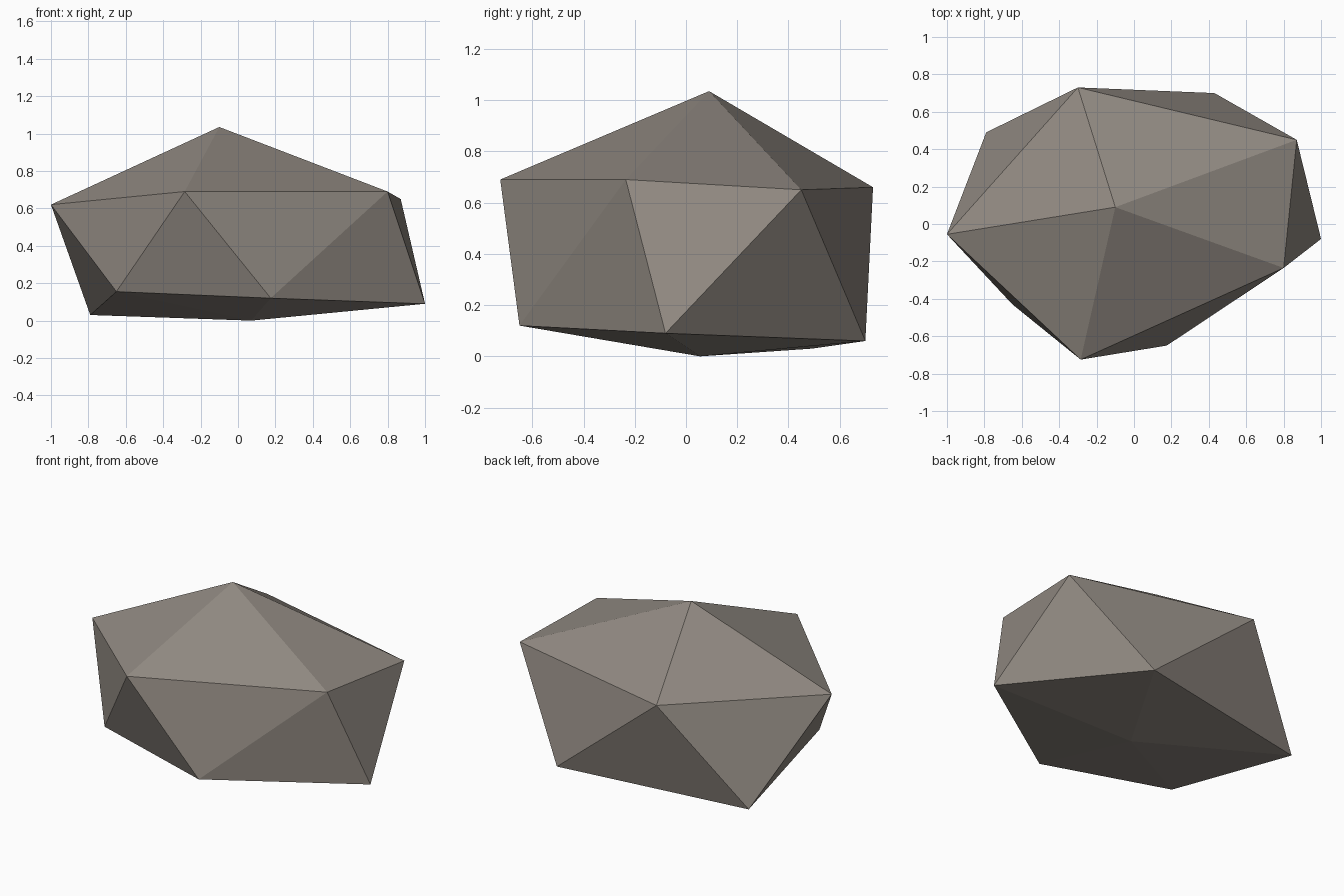
import bpy, bmesh

if "Cube" in bpy.data.objects:
    bpy.data.objects.remove(bpy.data.objects["Cube"])

# Single flat stone colour
stone = bpy.data.materials.new("warm_grey_stone")
stone.diffuse_color = (0.28, 0.25, 0.22, 1.0)
stone.use_nodes = True
stone.node_tree.nodes["Principled BSDF"].inputs["Base Color"].default_value = stone.diffuse_color

# Irregular low-poly boulder: two staggered five-sided rings with a cap point each
upper_ring = [(-1.0, -0.055, 0.62), (-0.285, -0.725, 0.69), (0.80, -0.235, 0.69),
              (0.87, 0.45, 0.65), (-0.30, 0.73, 0.66)]
lower_ring = [(-0.65, -0.43, 0.155), (0.175, -0.65, 0.12), (1.0, -0.08, 0.09),
              (0.43, 0.70, 0.06), (-0.79, 0.49, 0.03)]

bm = bmesh.new()
peak = bm.verts.new((-0.10, 0.09, 1.035))
base = bm.verts.new((0.07, 0.055, 0.0))
up = [bm.verts.new(p) for p in upper_ring]
low = [bm.verts.new(p) for p in lower_ring]

for i in range(5):
    j = (i + 1) % 5
    bm.faces.new((peak, up[i], up[j]))       # top cap
    bm.faces.new((up[i], low[i], up[j]))     # side, pointing down
    bm.faces.new((low[i], low[j], up[j]))    # side, pointing up
    bm.faces.new((base, low[j], low[i]))     # underside
bmesh.ops.recalc_face_normals(bm, faces=bm.faces[:])

mesh = bpy.data.meshes.new("boulder")
bm.to_mesh(mesh)
bm.free()
mesh.materials.append(stone)
bpy.context.collection.objects.link(bpy.data.objects.new("boulder", mesh))
